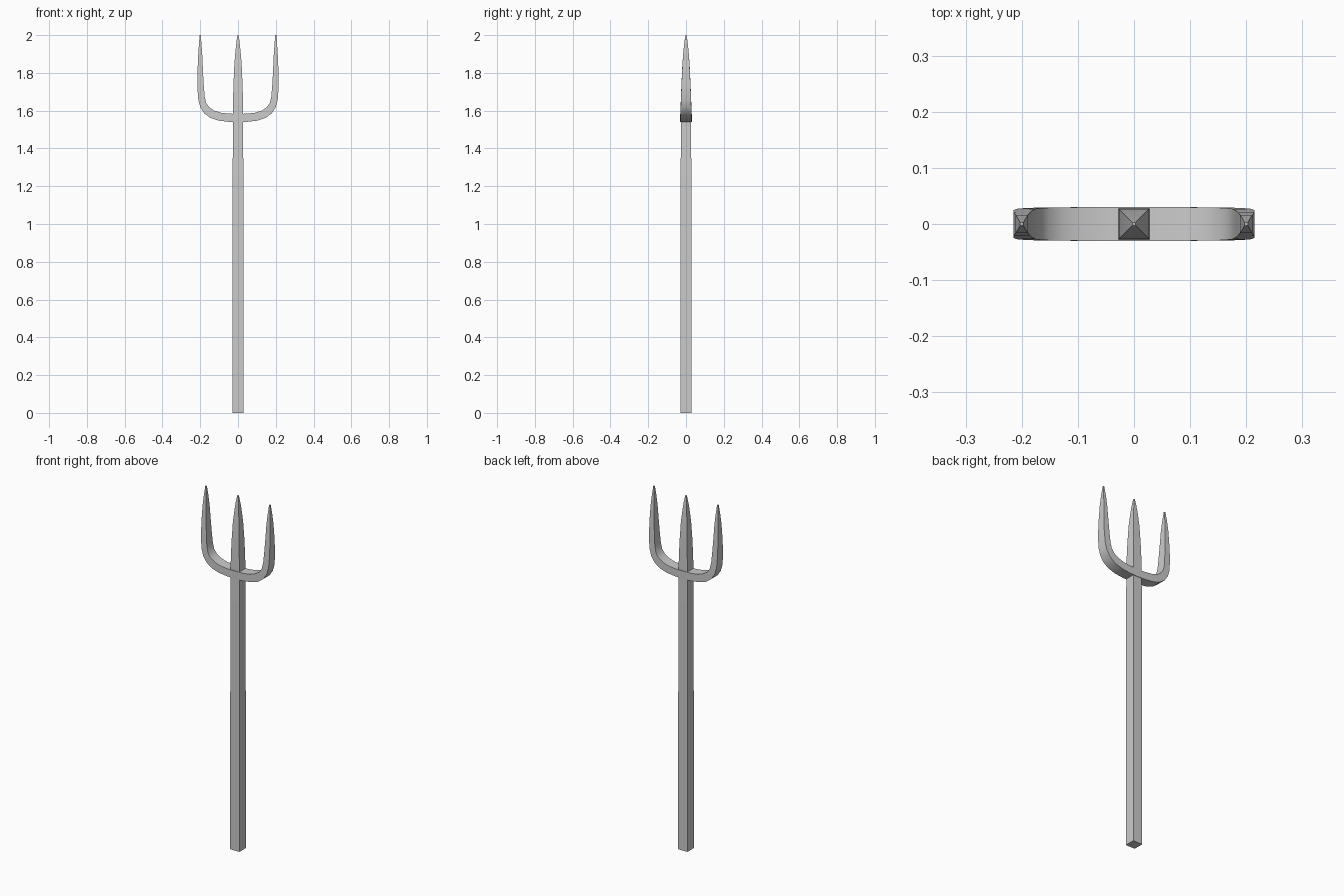
import bpy, bmesh
from mathutils import Vector

if "Cube" in bpy.data.objects:
    bpy.data.objects.remove(bpy.data.objects["Cube"])


def loft(name, rings):
    """Skin a chain of four-cornered rings and cap both ends."""
    bm = bmesh.new()
    loops = [[bm.verts.new(p) for p in ring] for ring in rings]
    for a, b in zip(loops, loops[1:]):
        for i in range(4):
            j = (i + 1) % 4
            bm.faces.new((a[i], a[j], b[j], b[i]))
    bm.faces.new(loops[0])
    bm.faces.new(loops[-1])
    bmesh.ops.recalc_face_normals(bm, faces=bm.faces)
    mesh = bpy.data.meshes.new(name)
    bm.to_mesh(mesh)
    bm.free()
    obj = bpy.data.objects.new(name, mesh)
    bpy.context.collection.objects.link(obj)
    bpy.ops.object.select_all(action='DESELECT')
    obj.select_set(True)
    bpy.context.view_layer.objects.active = obj
    bpy.ops.object.shade_smooth_by_angle(angle=0.55)
    return obj


# Square shaft running up into the tapered centre prong: (z, half width)
shaft = [(0, .029), (.65, .029), (1.2, .028), (1.56, .0275), (1.65, .0265),
         (1.75, .0235), (1.85, .019), (1.92, .013), (1.97, .0075), (2.0, .003)]
loft("shaft_and_centre_prong",
     [[(-w, -w, z), (w, -w, z), (w, w, z), (-w, w, z)] for z, w in shaft])

# Right half of the fork: outer (x, z), inner (x, z), half depth in y
half = [((.05, 1.541), (.045, 1.584), .030),
        ((.10, 1.547), (.09, 1.589), .030),
        ((.145, 1.561), (.125, 1.600), .0295),
        ((.178, 1.585), (.152, 1.617), .029),
        ((.199, 1.617), (.168, 1.640), .028),
        ((.210, 1.655), (.176, 1.672), .027),
        ((.215, 1.72), (.181, 1.73), .0245),
        ((.2145, 1.80), (.185, 1.80), .021),
        ((.211, 1.89), (.189, 1.89), .016),
        ((.207, 1.95), (.193, 1.95), .010),
        ((.203, 2.0), (.197, 2.0), .003)]


def fork_ring(outer, inner, d, side=1):
    (ox, oz), (ix, iz) = outer, inner
    return [(side * ox, -d, oz), (side * ox, d, oz),
            (side * ix, d, iz), (side * ix, -d, iz)]


# Mirror the half path so the crossbar and both side prongs are one sweep
left = [fork_ring(*s, side=-1) for s in reversed(half)]
centre = [fork_ring((0, 1.539), (0, 1.583), .0305)]
right = [fork_ring(*s) for s in half]
loft("crossbar_and_side_prongs", left + centre + right)
